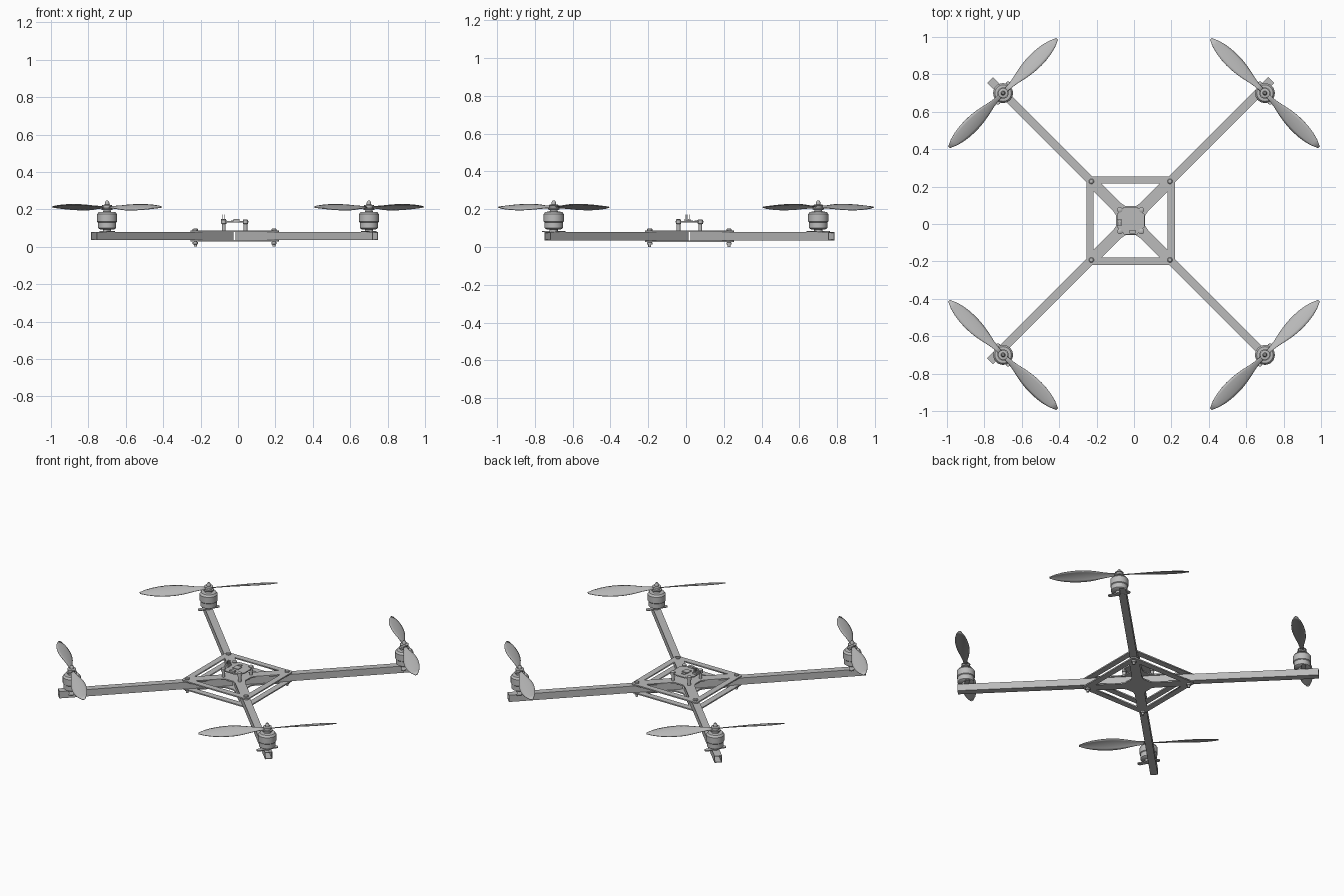
import bpy, bmesh, math
from mathutils import Matrix, Vector

cube = bpy.data.objects.get("Cube")
if cube:
    bpy.data.objects.remove(cube, do_unlink=True)

grey = bpy.data.materials.new("light_grey")
grey.use_nodes = True
grey.diffuse_color = (0.5, 0.5, 0.5, 1)
grey.node_tree.nodes["Principled BSDF"].inputs["Base Color"].default_value = (0.5, 0.5, 0.5, 1)

CX, CY = -0.018, 0.018          # middle of the frame
MOTOR = 0.70                    # motor distance on each axis
CORNERS = [(1, 1), (-1, 1), (-1, -1), (1, -1)]


def finish(name, bm, matrix=Matrix(), smooth=False):
    bmesh.ops.recalc_face_normals(bm, faces=bm.faces)
    mesh = bpy.data.meshes.new(name)
    bm.to_mesh(mesh)
    bm.free()
    mesh.materials.append(grey)
    obj = bpy.data.objects.new(name, mesh)
    bpy.context.collection.objects.link(obj)
    obj.matrix_world = matrix
    if smooth:
        bpy.ops.object.select_all(action="DESELECT")
        obj.select_set(True)
        bpy.context.view_layer.objects.active = obj
        bpy.ops.object.shade_smooth_by_angle(angle=math.radians(35))
    return obj


def box(name, center, size, angle=0.0):
    bm = bmesh.new()
    bmesh.ops.create_cube(bm, size=1)
    bmesh.ops.scale(bm, vec=size, verts=bm.verts)
    return finish(name, bm, Matrix.Translation(center) @ Matrix.Rotation(angle, 4, "Z"))


def lathe(name, profile, x, y, segments=32):
    """Spin (radius, z) points round the vertical axis."""
    bm = bmesh.new()
    points = [(0, profile[0][1])] + profile + [(0, profile[-1][1])]
    verts = [bm.verts.new((r, 0, z)) for r, z in points]
    edges = [bm.edges.new(pair) for pair in zip(verts, verts[1:])]
    bmesh.ops.spin(bm, geom=verts + edges, axis=(0, 0, 1), cent=(0, 0, 0),
                   steps=segments, angle=math.tau, use_duplicate=False)
    bmesh.ops.remove_doubles(bm, verts=bm.verts, dist=1e-5)
    return finish(name, bm, Matrix.Translation((x, y, 0)), smooth=True)


def flat_plate(name, outlines, z, thickness, x, y, angle=0.0):
    """Filled outline with holes, given as closed 2D polygons."""
    curve = bpy.data.curves.new(name, "CURVE")
    curve.dimensions = "2D"
    curve.fill_mode = "BOTH"
    curve.extrude = thickness / 2
    for outline in outlines:
        spline = curve.splines.new("POLY")
        spline.points.add(len(outline) - 1)
        for point, (px, py) in zip(spline.points, outline):
            point.co = (px, py, 0, 1)
        spline.use_cyclic_u = True
    curve.materials.append(grey)
    obj = bpy.data.objects.new(name, curve)
    bpy.context.collection.objects.link(obj)
    obj.location = (x, y, z)
    obj.rotation_euler.z = angle
    return obj


def turned(outline, angle):
    c, s = math.cos(angle), math.sin(angle)
    return [(c * x - s * y, s * x + c * y) for x, y in outline]


# Frame plates: square ring with diagonal webs
OUT, CUT = 0.236, 0.012
corner = [(OUT, OUT - CUT), (OUT - CUT, OUT)]
outer = [p for k in range(4) for p in turned(corner, k * math.pi / 2)]
half_hole = [(0.156, 0.198), (0.052, 0.094), (0.028, 0.078)]
hole = half_hole + [(-x, y) for x, y in reversed(half_hole)]
holes = [turned(hole, k * math.pi / 2) for k in range(4)]
flat_plate("top_frame_plate", [outer] + holes, 0.083, 0.008, CX, CY)
flat_plate("bottom_frame_plate", [outer] + holes, 0.031, 0.008, CX, CY)

# Frame bolts at the plate corners
for sx, sy in CORNERS:
    lathe("frame_bolt", [(0.008, 0.0), (0.008, 0.012), (0.014, 0.014), (0.014, 0.024),
                         (0.008, 0.026), (0.008, 0.088), (0.014, 0.088), (0.014, 0.094),
                         (0.010, 0.097)], CX + sx * 0.21, CY + sy * 0.21, 16)


# Hollow square arms
def arm(angle, start=0.03, end=1.063, width=0.044):
    bm = bmesh.new()
    h = width / 2
    loops = [[bm.verts.new((x, sy * h, sz * h)) for sy, sz in CORNERS] for x in (start, end)]
    for i in range(4):
        j = (i + 1) % 4
        bm.faces.new((loops[0][i], loops[0][j], loops[1][j], loops[1][i]))
    obj = finish("arm", bm, Matrix.Translation((CX, CY, 0.057)) @ Matrix.Rotation(angle, 4, "Z"))
    wall = obj.modifiers.new("wall", "SOLIDIFY")
    wall.thickness = 0.006
    wall.offset = -1


# Twisted propeller blade; hand flips the pitch
def blade(x, y, angle, hand):
    bm = bmesh.new()
    chords = [0.022, 0.026, 0.040, 0.060, 0.076, 0.085, 0.087, 0.082, 0.070, 0.048, 0.012]
    rows = []
    for i, chord in enumerate(chords):
        t = i / (len(chords) - 1)
        pitch = math.radians(28 - 13 * t)
        row = []
        for k in range(7):
            u = k / 6 - 0.5
            across = u * chord
            camber = 0.06 * chord * (1 - 4 * u * u)
            row.append(bm.verts.new((0.012 + 0.398 * t,
                                     hand * (across * math.cos(pitch) - camber * math.sin(pitch)),
                                     across * math.sin(pitch) + camber * math.cos(pitch))))
        rows.append(row)
    for a, b in zip(rows, rows[1:]):
        for k in range(6):
            bm.faces.new((a[k], a[k + 1], b[k + 1], b[k]))
    matrix = Matrix.Translation((x, y, 0.211)) @ Matrix.Rotation(angle, 4, "Z")
    obj = finish("propeller_blade", bm, matrix, smooth=True)
    skin = obj.modifiers.new("skin", "SOLIDIFY")
    skin.thickness = 0.004
    skin.offset = 0


# Motor and mount at each arm tip
motor_profile = [(0.038, 0.093), (0.049, 0.100), (0.049, 0.130), (0.053, 0.134),
                 (0.053, 0.174), (0.044, 0.186), (0.022, 0.187), (0.018, 0.197)]
hub_profile = [(0.018, 0.195), (0.030, 0.198), (0.030, 0.204), (0.022, 0.206), (0.022, 0.218),
               (0.026, 0.219), (0.026, 0.223), (0.012, 0.225), (0.012, 0.236), (0.006, 0.246)]
for sx, sy in CORNERS:
    x, y = sx * MOTOR, sy * MOTOR
    hand = sx * sy
    arm(math.atan2(sy, sx))
    lathe("motor", motor_profile, x, y)
    lathe("propeller_hub", hub_profile, x, y)
    lathe("motor_post", [(0.022, 0.079), (0.022, 0.094)], x, y, 20)
    span = math.radians(-60 * hand)
    box("motor_mount", (x, y, 0.081), (0.10, 0.026, 0.006), span)
    for end in (-1, 1):
        ex, ey = x + end * 0.055 * math.cos(span), y + end * 0.055 * math.sin(span)
        lathe("mount_ear", [(0.014, 0.078), (0.014, 0.084)], ex, ey, 16)
        blade(x, y, math.atan2(-sx * end, sy * end), hand)

# Control board on four posts
B, N = 0.074, 0.018
notched = [(B, 0.036), (B - 0.008, 0.040), (B - 0.004, B - N), (B - N, B - 0.004),
           (0.040, B - 0.008), (0.036, B)]
board = [p for k in range(4) for p in turned(notched, k * math.pi / 2)]
flat_plate("control_board", [board], 0.133, 0.007, CX, CY)
for sx, sy in CORNERS:
    lathe("board_post", [(0.010, 0.086), (0.010, 0.122), (0.014, 0.123), (0.014, 0.143),
                         (0.009, 0.146)], CX + sx * 0.058, CY + sy * 0.058, 16)
box("processor", (CX, CY, 0.138), (0.04, 0.04, 0.006))
box("sensor_chip", (CX - 0.005, CY + 0.036, 0.138), (0.022, 0.016, 0.006))
box("side_connector", (CX - 0.060, CY - 0.010, 0.141), (0.026, 0.034, 0.012))
box("front_connector", (CX + 0.01, CY - 0.060, 0.141), (0.034, 0.018, 0.012))
for px in (-0.066, -0.054):
    for py in (-0.018, -0.008, 0.002):
        box("header_pin", (CX + px, CY + py, 0.159), (0.003, 0.003, 0.028))
